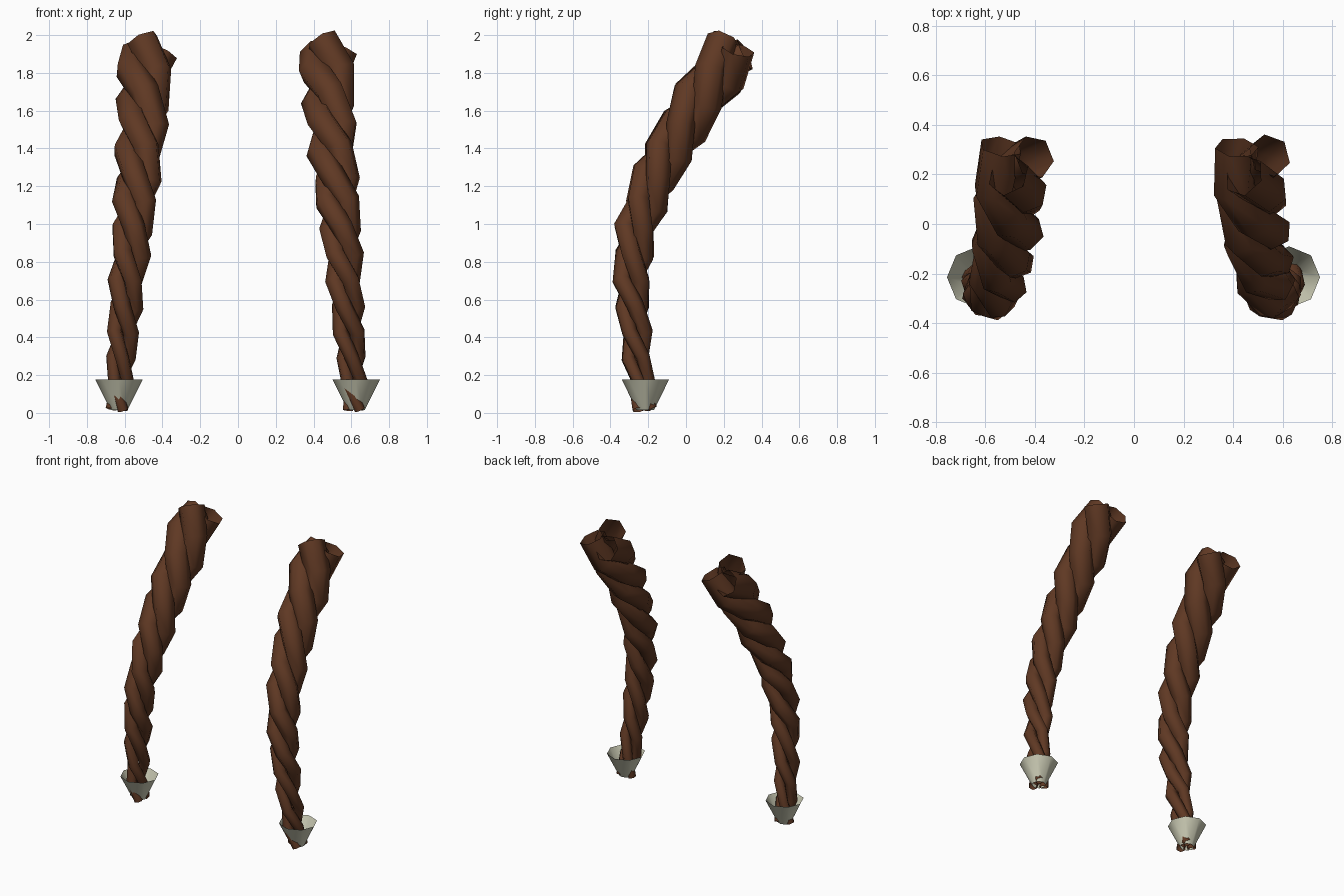
import bpy
import math
from mathutils import Vector

cube = bpy.data.objects.get("Cube")
if cube:
    bpy.data.objects.remove(cube)


def make_material(name, color):
    mat = bpy.data.materials.new(name)
    mat.use_nodes = True
    mat.diffuse_color = color
    mat.node_tree.nodes["Principled BSDF"].inputs["Base Color"].default_value = color
    return mat


brown = make_material("brown rope", (0.115, 0.04, 0.017, 1))
ivory = make_material("ivory cup", (0.6, 0.6, 0.46, 1))

RINGS = 15
STEP = 0.1365
TURN = math.radians(72)

# Centre line keys: height, depth, distance from the middle on each side
HEIGHTS = (0, 0.3, 0.7, 1.0, 1.28, 1.55, 1.8, 1.95)
DEPTHS = (-0.215, -0.258, -0.29, -0.262, -0.15, 0.0, 0.172, 0.275)
SIDES = {
    "right": (-0.63, -0.617, -0.585, -0.555, -0.53, -0.507, -0.495, -0.48),
    "left": (0.626, 0.6, 0.568, 0.54, 0.51, 0.487, 0.475, 0.468),
}


def interpolate(z, values):
    for i in range(len(HEIGHTS) - 1):
        if z <= HEIGHTS[i + 1] or i == len(HEIGHTS) - 2:
            t = (z - HEIGHTS[i]) / (HEIGHTS[i + 1] - HEIGHTS[i])
            return values[i] + t * (values[i + 1] - values[i])


def centre(z, xs):
    return Vector((interpolate(z, xs), interpolate(z, DEPTHS), z))


def smooth(obj):
    for poly in obj.data.polygons:
        poly.use_smooth = True


def add_strand(name, xs, phase):
    # Six-sided tapering tube wound around the centre line
    curve = bpy.data.curves.new(name, "CURVE")
    curve.dimensions = "3D"
    curve.bevel_depth = 1
    curve.bevel_resolution = 1
    spline = curve.splines.new("POLY")
    spline.points.add(RINGS - 1)
    for i, point in enumerate(spline.points):
        z = 0.018 + STEP * i
        t = i / (RINGS - 1)
        tangent = (centre(z + 0.1, xs) - centre(z - 0.1, xs)).normalized()
        back = tangent.cross(Vector((1, 0, 0))).normalized()
        side = back.cross(tangent)
        angle = math.pi - TURN * (i - 5) + phase
        offset = 0.043 + 0.038 * t
        pos = centre(z, xs) + offset * (side * math.cos(angle) + back * math.sin(angle))
        point.co = (*pos, 1)
        point.radius = 0.029 + 0.06 * t
    obj = bpy.data.objects.new(name, curve)
    bpy.context.collection.objects.link(obj)
    bpy.ops.object.select_all(action="DESELECT")
    obj.select_set(True)
    bpy.context.view_layer.objects.active = obj
    bpy.ops.object.convert(target="MESH")
    obj = bpy.context.view_layer.objects.active
    obj.data.materials.clear()
    obj.data.materials.append(brown)
    smooth(obj)


def add_cup(name, x):
    # Open eight-sided cup around the lower tip
    bpy.ops.mesh.primitive_cone_add(
        vertices=8, radius1=0.046, radius2=0.125, depth=0.16, end_fill_type="NOTHING",
        location=(x, DEPTHS[0], 0.096), rotation=(0, 0, math.pi / 2))
    obj = bpy.context.object
    obj.name = name
    obj.data.materials.append(ivory)
    smooth(obj)


for side_name, xs in SIDES.items():
    for k in range(3):
        add_strand(f"{side_name}_rope_strand_{k + 1}", xs, k * math.tau / 3)
    add_cup(f"{side_name}_tip_cup", xs[0])
